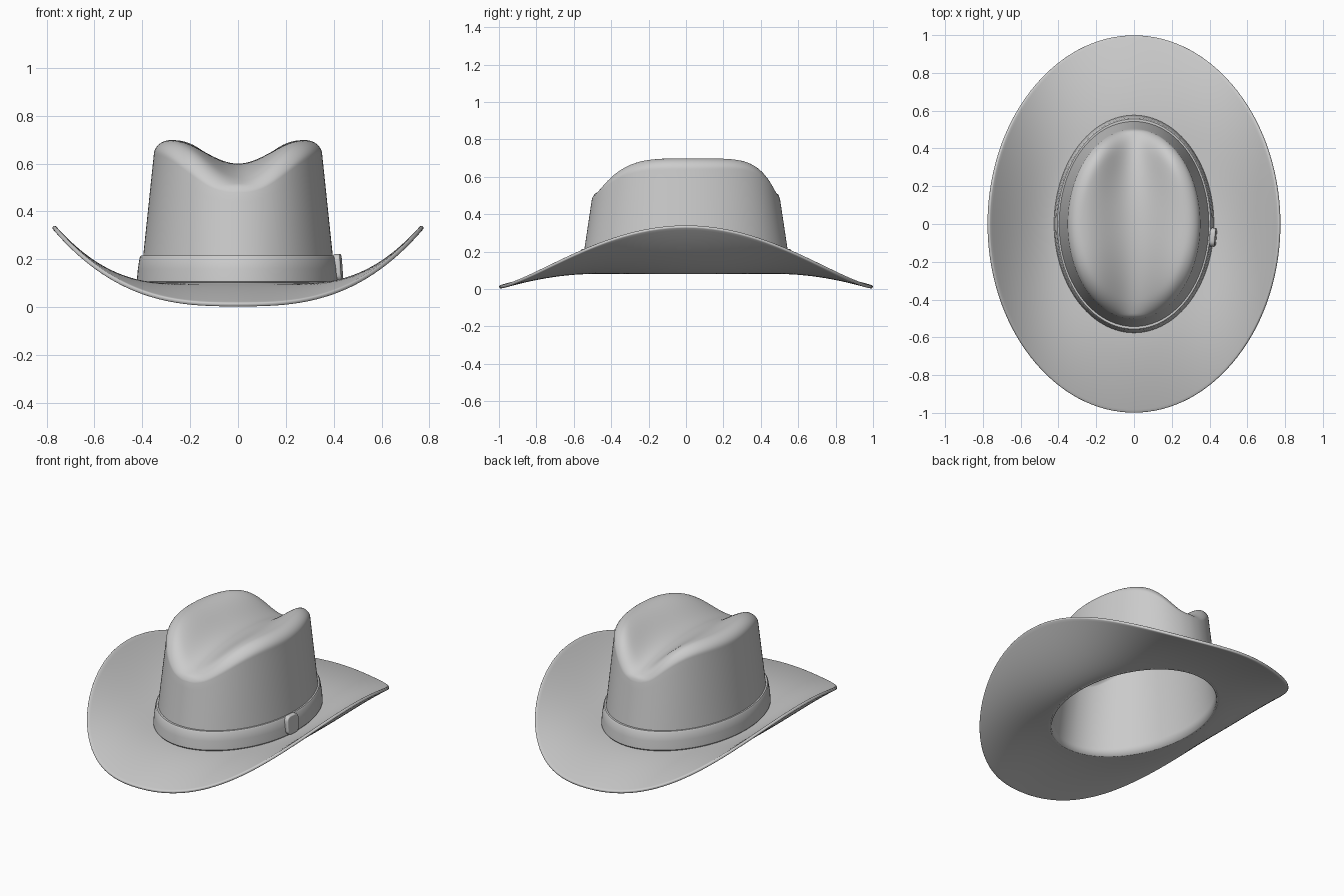
import bpy, bmesh, math

cube = bpy.data.objects.get("Cube")
if cube:
    bpy.data.objects.remove(cube)

felt = bpy.data.materials.new("light_grey_felt")
felt.use_nodes = True
felt.diffuse_color = (0.6, 0.6, 0.6, 1)
felt.node_tree.nodes["Principled BSDF"].inputs["Base Color"].default_value = (0.6, 0.6, 0.6, 1)

SEG = 128
BASE_Z = 0.09


def finish(ob, angle=40):
    """Give the felt material and smooth shading."""
    ob.data.materials.append(felt)
    bpy.ops.object.select_all(action="DESELECT")
    ob.select_set(True)
    bpy.context.view_layer.objects.active = ob
    bpy.ops.object.shade_smooth_by_angle(angle=math.radians(angle))
    return ob


def ring_object(name, rings, cap=None, closed=False):
    """Skin a list of rings, each a function of the angle giving a point."""
    bm = bmesh.new()
    loops = [[bm.verts.new(ring(2 * math.pi * i / SEG)) for i in range(SEG)] for ring in rings]
    pairs = list(zip(loops, loops[1:]))
    if closed:
        pairs.append((loops[-1], loops[0]))
    for a, b in pairs:
        for i in range(SEG):
            j = (i + 1) % SEG
            bm.faces.new((a[i], a[j], b[j], b[i]))
    if cap:
        tip = bm.verts.new(cap)
        for i in range(SEG):
            bm.faces.new((loops[-1][i], loops[-1][(i + 1) % SEG], tip))
    bmesh.ops.recalc_face_normals(bm, faces=bm.faces)
    mesh = bpy.data.meshes.new(name)
    bm.to_mesh(mesh)
    bm.free()
    ob = bpy.data.objects.new(name, mesh)
    bpy.context.collection.objects.link(ob)
    return ob


def solidify(ob, thickness, offset):
    mod = ob.modifiers.new("thickness", "SOLIDIFY")
    mod.thickness = thickness
    mod.offset = offset


# Crown: tapered wall below a pinched, creased top
TOP_A, TOP_B = 0.352, 0.503
BASE_A, BASE_B = 0.41, 0.563


def top_height(x, y):
    ridge = 0.698 - 0.2 * abs(y / 0.5) ** (3.6 if y < 0 else 6)
    valley = min(ridge, 0.6 - 0.09 * abs(y / 0.5) ** 2.2)
    half = 0.28 * math.sqrt(max(0.02, 1 - (y / 0.56) ** 2))
    s = min(1, abs(x) / half)
    return valley + (ridge - valley) * (0.5 - 0.5 * math.cos(math.pi * s))


def top_ring(q):
    def point(t):
        x, y = TOP_A * q * math.cos(t), TOP_B * q * math.sin(t)
        drop = 0.012 + 0.05 * abs(math.cos(t))
        k = max(0, (q - 0.8) / 0.2)
        return x, y, top_height(x, y) - drop * (1 - math.sqrt(max(0, 1 - k * k)))
    return point


def wall_ring(f):
    edge = top_ring(1)

    def point(t):
        x, y, z = edge(t)
        low = (BASE_A * math.cos(t), BASE_B * math.sin(t), BASE_Z - 0.008)
        return tuple(a + (b - a) * f for a, b in zip(low, (x, y, z)))
    return point


rings = [wall_ring(i / 10) for i in range(10)]
rings += [top_ring(0.8 + 0.2 * math.cos(math.pi / 2 * i / 10)) for i in range(10)]
rings += [top_ring(0.8 * (1 - i / 28)) for i in range(28)]
crown = ring_object("crown", rings, cap=(0, 0, top_height(0, 0)))
solidify(crown, 0.014, -1)
finish(crown)


# Brim: oval sheet, swept up at the sides and dipping front and back
def brim_ring(f):
    def point(t):
        c, s = math.cos(t), math.sin(t)
        edge = 0.01 + 0.327 * abs(c) ** 2.8
        return ((0.4 + 0.372 * f) * c, (0.553 + 0.445 * f) * s,
                BASE_Z + (edge - BASE_Z) * f ** 1.65)
    return point


brim = ring_object("brim", [brim_ring(i / 24) for i in range(25)])
solidify(brim, 0.018, 0)
bevel = brim.modifiers.new("rolled_edge", "BEVEL")
bevel.width = 0.007
bevel.segments = 3
bevel.limit_method = "ANGLE"
bevel.angle_limit = math.radians(50)
finish(brim, 60)


# Hat band: rounded strip round the foot of the crown
def band_ring(out, z):
    a, b = 0.419 - 0.11 * z, 0.574 - 0.13 * z
    return lambda t: ((a + out) * math.cos(t), (b + out) * math.sin(t), z)


section = [(-0.008, 0.1), (0.01, 0.1), (0.016, 0.107), (0.017, 0.16),
           (0.015, 0.207), (0.01, 0.215), (-0.008, 0.215)]
finish(ring_object("hat_band", [band_ring(o, z) for o, z in section], closed=True))

# Band keeper on the left side
bpy.ops.mesh.primitive_cube_add(size=1, location=(0.418, -0.07, 0.165),
                                rotation=(0, math.radians(-4), math.radians(-5)))
keeper = bpy.context.object
keeper.name = "band_keeper"
keeper.scale = (0.03, 0.1, 0.115)
bpy.ops.object.transform_apply(location=False, rotation=False, scale=True)
bm = bmesh.new()
bm.from_mesh(keeper.data)
corners = [e for e in bm.edges if abs((e.verts[0].co - e.verts[1].co).x) > 0.01]
bmesh.ops.bevel(bm, geom=corners, offset=0.03, segments=5, profile=0.5, affect="EDGES")
bm.to_mesh(keeper.data)
bm.free()
soft = keeper.modifiers.new("soft_edge", "BEVEL")
soft.width = 0.007
soft.segments = 3
soft.limit_method = "ANGLE"
soft.angle_limit = math.radians(50)
finish(keeper)
